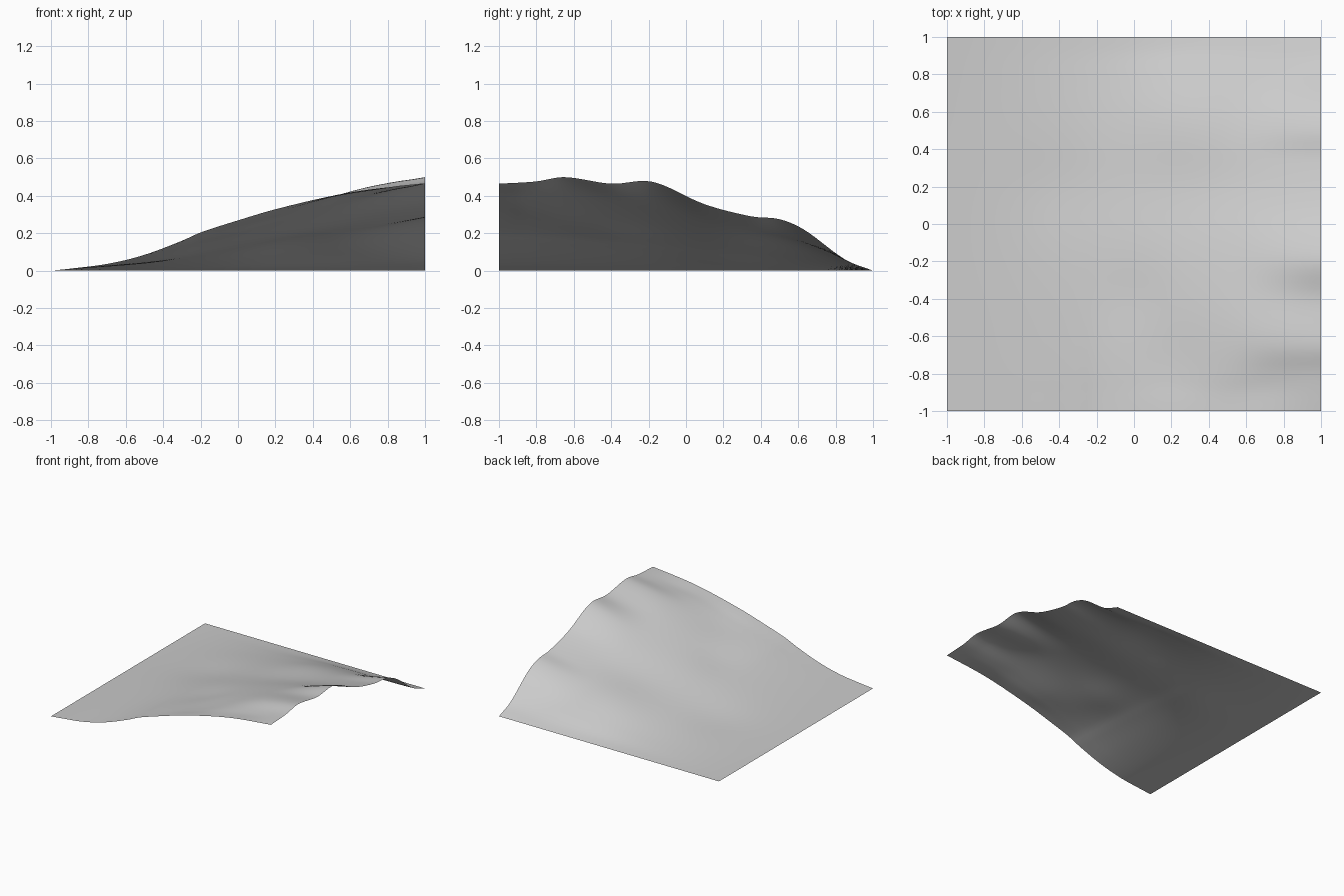
import bpy, bmesh
from math import exp

cube = bpy.data.objects.get("Cube")
if cube:
    bpy.data.objects.remove(cube, do_unlink=True)

PEAK = 0.47
STEPS = 64

# Height profiles along the two raised borders: (position, height)
FRONT = [(-1, 0), (-.9, .01), (-.7, .035), (-.5, .085), (-.3, .16), (-.2, .205),
         (0, .27), (.2, .33), (.5, .402), (.7, .437), (1, .47)]
SIDE = [(-1, .465), (-.8, .477), (-.65, .5), (-.4, .465), (-.18, .475), (.1, .355),
        (.35, .29), (.5, .275), (.63, .22), (.85, .06), (1, 0)]
# Gentle swells and hollows: (x, y, radius, height)
SWELLS = [(.65, -.6, .25, .022), (.7, -.86, .18, -.01), (.3, .6, .3, .03),
          (0, -.4, .2, -.012), (-.4, .2, .25, -.01), (.2, -.75, .2, -.012)]


def profile(points, t):
    """Smooth cubic curve through the profile points."""
    last = len(points) - 2
    i = max(k for k in range(last + 1) if points[k][0] <= t + 1e-6)

    def slope(k):
        a, b = points[max(k - 1, 0)], points[min(k + 1, last + 1)]
        return (b[1] - a[1]) / (b[0] - a[0])
    (a, p), (b, q) = points[i], points[i + 1]
    w = b - a
    s = (t - a) / w
    u = 1 - s
    return (u * u * (1 + 2 * s) * p + s * s * (1 + 2 * u) * q
            + w * s * u * (u * slope(i) - s * slope(i + 1)))


def softened(points, t):
    """Profile averaged over its neighbourhood, fixed at both ends."""
    reach = min(.2, 1 - abs(t))
    return sum(profile(points, t + reach * k / 3) for k in range(-3, 4)) / 7


def ease(a, b, t):
    s = min(max((t - a) / (b - a), 0), 1)
    return s * s * (3 - 2 * s)


def height(x, y):
    across, along = (1 + x) / 2, (1 - y) / 2
    z = PEAK * across * along
    # border shapes fade inwards, their small ripples fade sooner
    z += (profile(FRONT, x) - PEAK * across) * along ** 2
    soft = softened(SIDE, y)
    z += (soft - PEAK * along) * across ** 2
    z += (profile(SIDE, y) - soft) * ease(.5, 1, x)
    window = min(1, 4 * (1 - x * x)) * min(1, 4 * (1 - y * y))
    for cx, cy, r, h in SWELLS:
        z += h * window * exp(-((x - cx) ** 2 + (y - cy) ** 2) / (r * r))
    return max(z, 0)


# Open ground sheet
bm = bmesh.new()
bmesh.ops.create_grid(bm, x_segments=STEPS, y_segments=STEPS, size=1)
for v in bm.verts:
    v.co.z = height(v.co.x, v.co.y)
for f in bm.faces:
    f.smooth = True
mesh = bpy.data.meshes.new("hillside")
bm.to_mesh(mesh)
bm.free()
hillside = bpy.data.objects.new("hillside", mesh)
bpy.context.collection.objects.link(hillside)

# Plain grey ground
grey = bpy.data.materials.new("light grey")
grey.use_nodes = True
color = (.6, .6, .6, 1)
grey.diffuse_color = color
grey.node_tree.nodes["Principled BSDF"].inputs["Base Color"].default_value = color
mesh.materials.append(grey)
